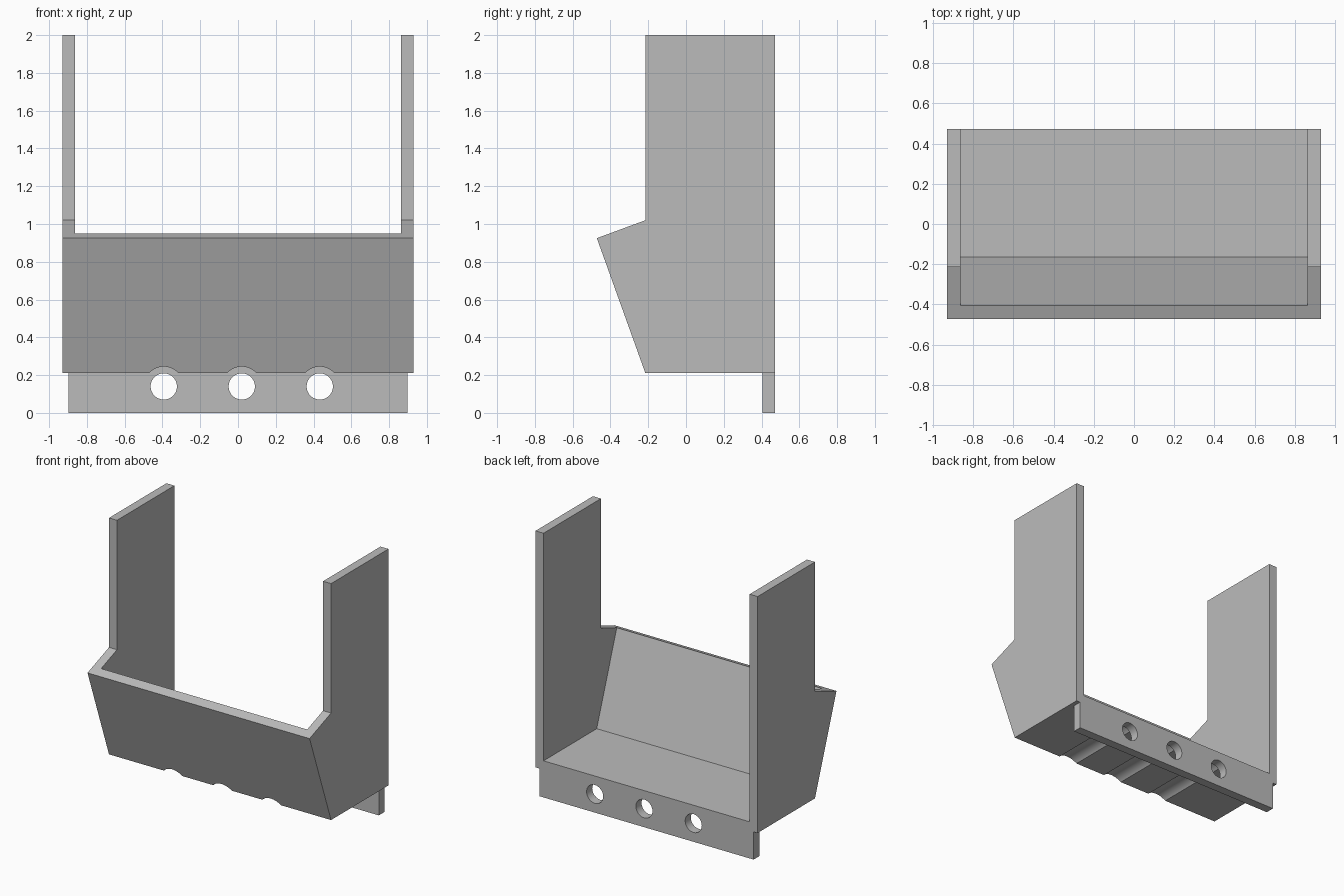
import bpy, bmesh, math
from mathutils import Matrix

cube = bpy.data.objects.get("Cube")
if cube:
    bpy.data.objects.remove(cube, do_unlink=True)

grey = bpy.data.materials.new("plain_grey")
grey.use_nodes = True
COLOUR = (0.5, 0.5, 0.5, 1)
grey.diffuse_color = COLOUR
grey.node_tree.nodes["Principled BSDF"].inputs["Base Color"].default_value = COLOUR


def add_object(name, bm):
    bmesh.ops.recalc_face_normals(bm, faces=bm.faces)
    mesh = bpy.data.meshes.new(name)
    bm.to_mesh(mesh)
    bm.free()
    mesh.materials.append(grey)
    obj = bpy.data.objects.new(name, mesh)
    bpy.context.collection.objects.link(obj)
    return obj


def prism(name, profile, half_width):
    """Extrude a (y, z) profile along x, centred on x = 0."""
    bm = bmesh.new()
    face = bm.faces.new([bm.verts.new((-half_width, y, z)) for y, z in profile])
    ext = bmesh.ops.extrude_face_region(bm, geom=[face])
    verts = [v for v in ext["geom"] if isinstance(v, bmesh.types.BMVert)]
    bmesh.ops.translate(bm, verts=verts, vec=(2 * half_width, 0, 0))
    return add_object(name, bm)


def rod(name, x, z, radius, y0, y1):
    """Cylinder along y."""
    bm = bmesh.new()
    bmesh.ops.create_cone(bm, cap_ends=True, segments=48, radius1=radius,
                          radius2=radius, depth=y1 - y0,
                          matrix=Matrix.Translation((x, (y0 + y1) / 2, z))
                          @ Matrix.Rotation(math.pi / 2, 4, 'X'))
    return add_object(name, bm)


def combine(target, tool, operation):
    """Apply a boolean and discard the tool."""
    tool.hide_render = True
    mod = target.modifiers.new("cut", 'BOOLEAN')
    mod.operation = operation
    mod.solver = 'EXACT'
    mod.object = tool
    bpy.context.view_layer.objects.active = target
    bpy.ops.object.modifier_apply(modifier=mod.name)
    bpy.data.objects.remove(tool, do_unlink=True)


# Outer body: side outline across the full width
body = prism("tray_body", [(0.472, 0.21), (-0.215, 0.21), (-0.472, 0.925),
                           (-0.215, 1.02), (-0.215, 2.0), (0.472, 2.0)], 0.93)

# Cavity leaves two side plates, a floor and a sloping front wall
cavity = prism("cavity_cutter", [(0.7, 0.277), (-0.165, 0.277),
                                 (-0.85, 2.2), (0.7, 2.2)], 0.863)
combine(body, cavity, 'DIFFERENCE')

# Rear mounting flange hanging below the floor
flange = prism("rear_flange", [(0.404, 0), (0.472, 0), (0.472, 0.25),
                               (0.404, 0.25)], 0.897)
combine(body, flange, 'UNION')

# Screw holes through the flange, with clearance grooves under the floor
for x in (-0.393, 0.02, 0.433):
    combine(body, rod("groove_cutter", x, 0.14, 0.105, -0.6, 0.404), 'DIFFERENCE')
    combine(body, rod("hole_cutter", x, 0.14, 0.0695, 0.3, 0.6), 'DIFFERENCE')

# Smooth the round cuts, keep the plate edges sharp
bpy.ops.object.select_all(action='DESELECT')
body.select_set(True)
bpy.context.view_layer.objects.active = body
bpy.ops.object.shade_smooth_by_angle(angle=math.radians(20))
